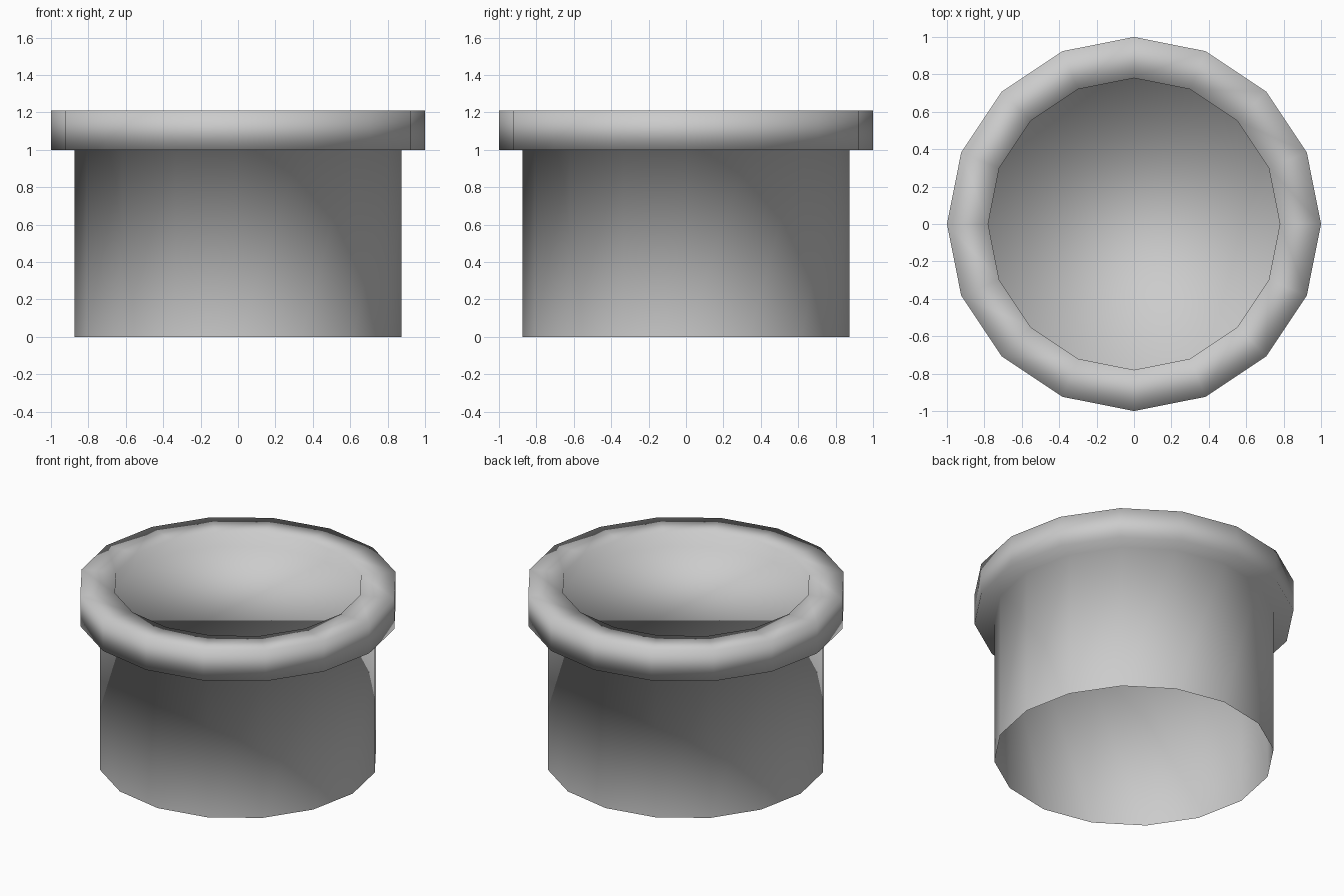
import bpy, bmesh, math

if "Cube" in bpy.data.objects:
    bpy.data.objects.remove(bpy.data.objects["Cube"])

SIDES = 16

# Profile (radius, height): open foot, wall, rim, inner lip, shallow fill level
PROFILE = [(0.875, 0.0), (0.875, 1.0), (1.0, 1.0),
           (1.0, 1.21), (0.78, 1.21), (0.78, 1.11)]


def ring(bm, radius, z):
    step = 2 * math.pi / SIDES
    return [bm.verts.new((radius * math.cos(i * step), radius * math.sin(i * step), z))
            for i in range(SIDES)]


# Pot: single-walled, open underneath
bm = bmesh.new()
rings = [ring(bm, r, z) for r, z in PROFILE]
for low, high in zip(rings, rings[1:]):
    for i in range(SIDES):
        j = (i + 1) % SIDES
        bm.faces.new((low[i], low[j], high[j], high[i]))

# Flat fill surface just inside the rim
bm.faces.new(rings[-1])

for f in bm.faces:
    f.smooth = True

mesh = bpy.data.meshes.new("plant_pot")
bm.to_mesh(mesh)
bm.free()
bpy.context.collection.objects.link(bpy.data.objects.new("plant_pot", mesh))
